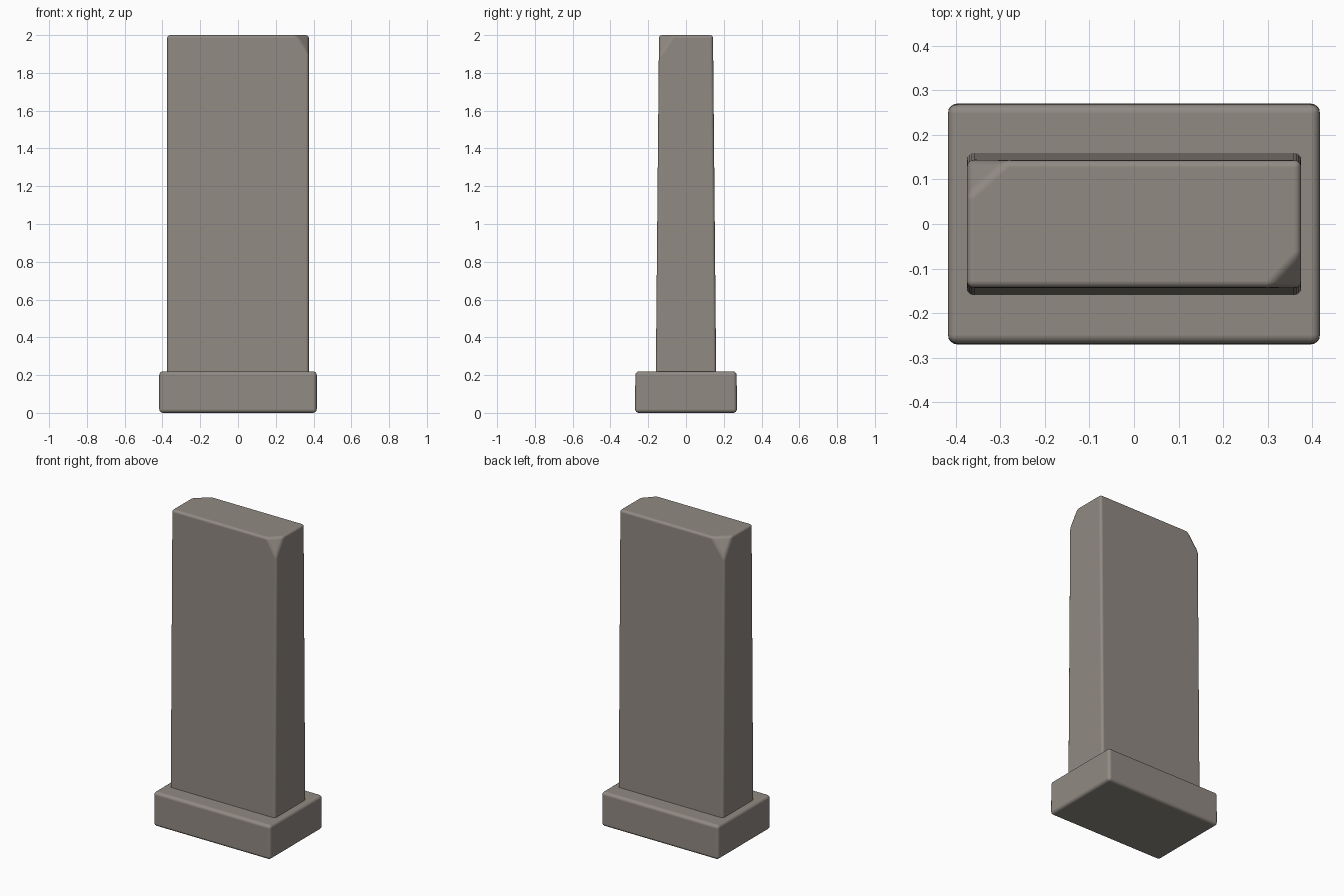
import bpy
import bmesh
from mathutils import Vector

default = bpy.data.objects.get("Cube")
if default:
    bpy.data.objects.remove(default, do_unlink=True)

STONE = (0.285, 0.255, 0.228, 1.0)
stone = bpy.data.materials.new("warm grey stone")
stone.use_nodes = True
stone.diffuse_color = STONE
bsdf = stone.node_tree.nodes["Principled BSDF"]
bsdf.inputs["Base Color"].default_value = STONE
bsdf.inputs["Roughness"].default_value = 0.9


def stone_block(name, half_x, half_y, top_half_y, z0, z1, bevel, chips=()):
    """Block tapering in depth, with optional chipped top corners."""
    bm = bmesh.new()
    bmesh.ops.create_cube(bm, size=2)
    for v in bm.verts:
        top = v.co.z > 0
        v.co = (v.co.x * half_x,
                v.co.y * (top_half_y if top else half_y),
                z1 if top else z0)
    # Each chip: x side, y side, and its size along x, y and z
    for sx, sy, cx, cy, cz in chips:
        corner = Vector((sx * half_x, sy * top_half_y, z1))
        bmesh.ops.bisect_plane(
            bm, geom=bm.verts[:] + bm.edges[:] + bm.faces[:],
            plane_co=corner - Vector((0, 0, cz)),
            plane_no=Vector((sx / cx, sy / cy, 1 / cz)), clear_outer=True)
        bmesh.ops.holes_fill(bm, edges=[e for e in bm.edges if e.is_boundary])
    bmesh.ops.recalc_face_normals(bm, faces=bm.faces[:])
    mesh = bpy.data.meshes.new(name)
    bm.to_mesh(mesh)
    bm.free()
    mesh.materials.append(stone)
    obj = bpy.data.objects.new(name, mesh)
    bpy.context.collection.objects.link(obj)

    # Worn, rounded edges
    mod = obj.modifiers.new("worn_edges", "BEVEL")
    mod.width = bevel
    mod.segments = 4
    mod.limit_method = "ANGLE"
    mod.angle_limit = 0.3
    mod.harden_normals = True
    mesh.shade_smooth()
    return obj


# Plinth
stone_block("plinth", 0.417, 0.27, 0.268, 0.0, 0.22, 0.02)

# Tapered slab with two opposite top corners knocked off
stone_block("slab", 0.375, 0.16, 0.143, 0.18, 2.0, 0.016,
            chips=[(1, -1, 0.07, 0.075, 0.11), (-1, 1, 0.09, 0.08, 0.12)])
